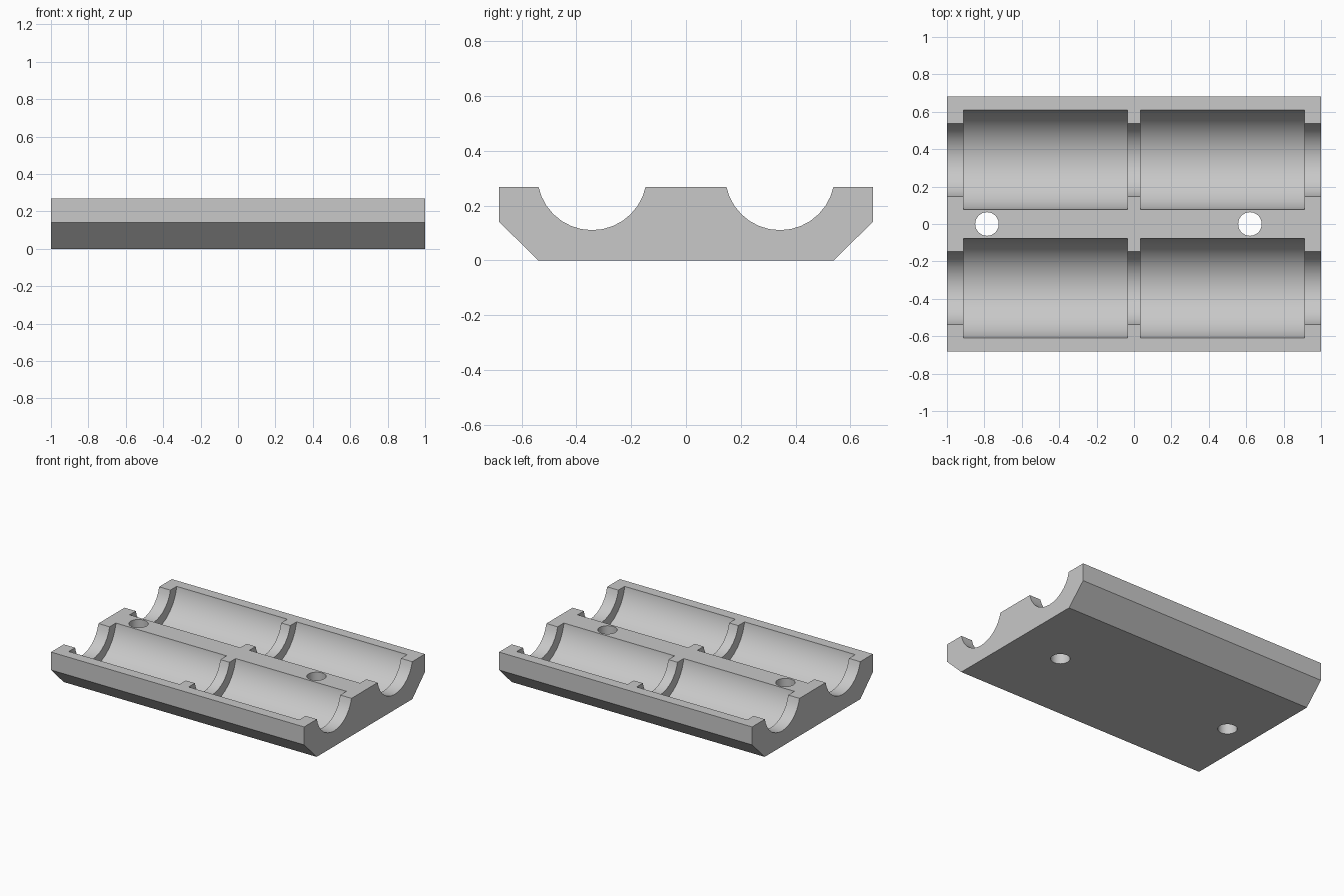
import bpy
import bmesh
from math import pi, radians
from mathutils import Matrix

cube = bpy.data.objects.get("Cube")
if cube:
    bpy.data.objects.remove(cube, do_unlink=True)

HALF_Y, HEIGHT = 0.682, 0.268
AXIS_Y, AXIS_Z = 0.343, 0.31

grey = bpy.data.materials.new("light_grey")
grey.use_nodes = True
colour = (0.58, 0.58, 0.58, 1)
grey.diffuse_color = colour
grey.node_tree.nodes["Principled BSDF"].inputs["Base Color"].default_value = colour


def add_object(name, bm):
    bmesh.ops.recalc_face_normals(bm, faces=bm.faces)
    mesh = bpy.data.meshes.new(name)
    bm.to_mesh(mesh)
    bm.free()
    mesh.materials.append(grey)
    obj = bpy.data.objects.new(name, mesh)
    bpy.context.collection.objects.link(obj)
    return obj


def cylinder(name, radius, length, centre, along_x=True):
    bm = bmesh.new()
    turn = Matrix.Rotation(pi / 2, 4, "Y") if along_x else Matrix()
    bmesh.ops.create_cone(bm, cap_ends=True, segments=32, radius1=radius,
                          radius2=radius, depth=length,
                          matrix=Matrix.Translation(centre) @ turn)
    obj = add_object(name, bm)
    obj.hide_render = True
    return obj


# Block with chamfered lower edges, extruded along x
half = [(0.54, 0), (HALF_Y, 0.14), (HALF_Y, HEIGHT)]
outline = half + [(-y, z) for y, z in reversed(half)]
bm = bmesh.new()
face = bm.faces.new([bm.verts.new((-1, y, z)) for y, z in outline])
extruded = bmesh.ops.extrude_face_region(bm, geom=[face])["geom"]
bmesh.ops.translate(bm, vec=(2, 0, 0),
                    verts=[v for v in extruded if isinstance(v, bmesh.types.BMVert)])
block = add_object("cradle_block", bm)

# Cutters: through grooves, wider pockets and two bolt holes
cutters = []
for y in (-AXIS_Y, AXIS_Y):
    cutters.append(cylinder("groove_cutter", 0.2, 2.4, (0, y, AXIS_Z)))
    for x in (-0.4735, 0.4735):
        cutters.append(cylinder("pocket_cutter", 0.27, 0.875, (x, y, AXIS_Z)))
for x in (-0.786, 0.62):
    cutters.append(cylinder("hole_cutter", 0.063, 1, (x, 0, 0.1), False))

bpy.context.view_layer.objects.active = block
for cutter in cutters:
    mod = block.modifiers.new("cut", "BOOLEAN")
    mod.operation = "DIFFERENCE"
    mod.solver = "EXACT"
    mod.object = cutter
    bpy.ops.object.modifier_apply(modifier=mod.name)
    bpy.data.objects.remove(cutter, do_unlink=True)

# Smooth curved walls, sharp edges
bpy.ops.object.select_all(action="DESELECT")
block.select_set(True)
bpy.ops.object.shade_smooth_by_angle(angle=radians(30))
